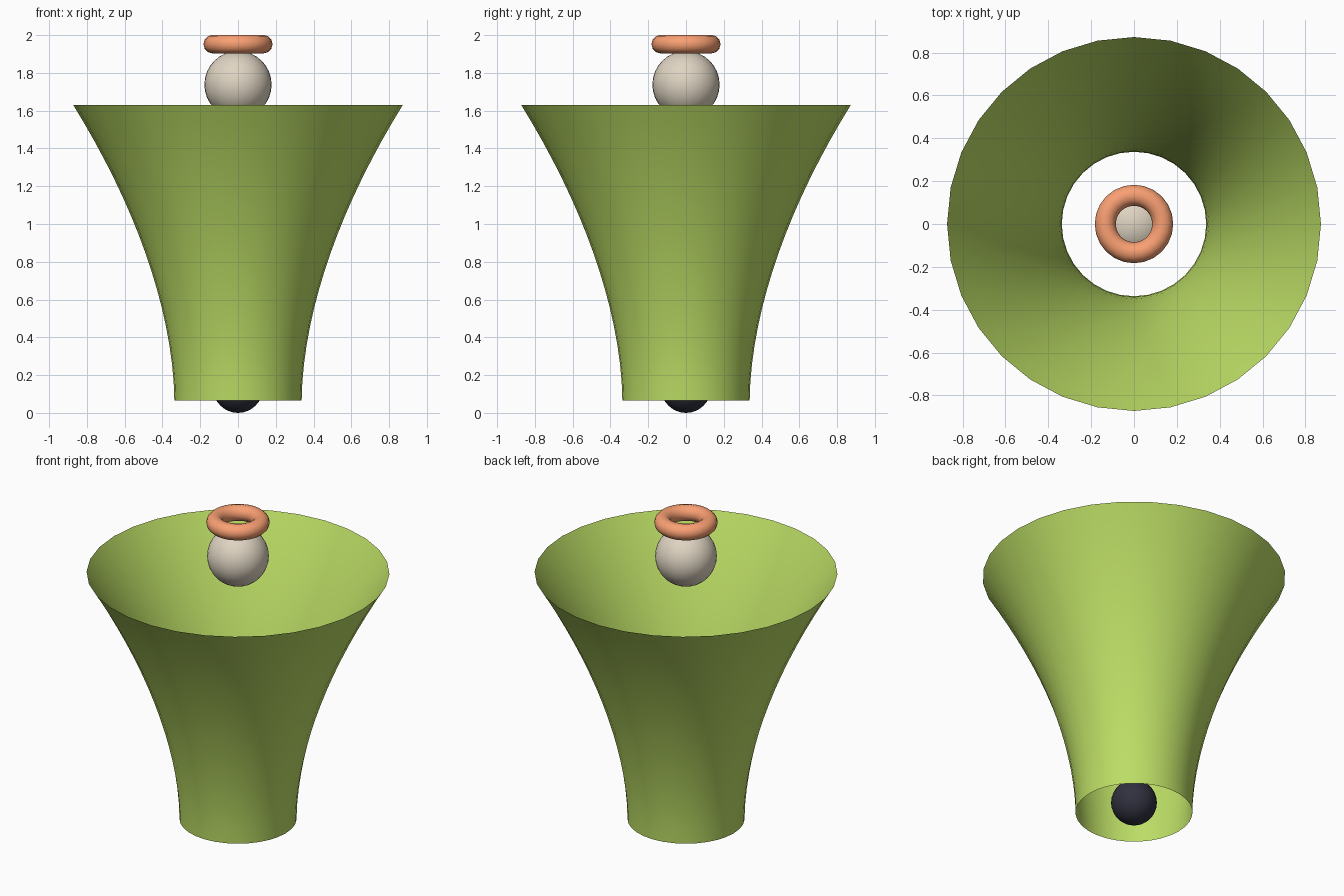
import bpy, math

if "Cube" in bpy.data.objects:
    bpy.data.objects.remove(bpy.data.objects["Cube"])

def material(name, color):
    m = bpy.data.materials.new(name)
    m.diffuse_color = (*color, 1)
    m.use_nodes = True
    m.node_tree.nodes["Principled BSDF"].inputs["Base Color"].default_value = m.diffuse_color
    return m

def finish(name, mat):
    ob = bpy.context.object
    ob.name = name
    ob.data.materials.append(mat)
    bpy.ops.object.shade_smooth()
    return ob

def ball(name, z, r, mat):
    bpy.ops.mesh.primitive_uv_sphere_add(segments=32, ring_count=16, radius=r, location=(0, 0, z))
    return finish(name, mat)

green = material("green", (0.50, 0.72, 0.13))
cream = material("cream", (0.74, 0.66, 0.54))
orange = material("orange", (0.95, 0.35, 0.17))
dark = material("dark", (0.03, 0.03, 0.05))

# Flared open shell: thin surface of revolution, no caps
SIDES, RINGS = 32, 16
Z0, Z1, R0, R1 = 0.066, 1.63, 0.337, 0.872
verts, faces = [], []
for i in range(RINGS + 1):
    t = i / RINGS
    r = R0 + (R1 - R0) * t ** 1.8
    for j in range(SIDES):
        a = 2 * math.pi * j / SIDES
        verts.append((r * math.cos(a), r * math.sin(a), Z0 + (Z1 - Z0) * t))
for i in range(RINGS):
    for j in range(SIDES):
        k = (j + 1) % SIDES
        faces.append((i * SIDES + j, i * SIDES + k, (i + 1) * SIDES + k, (i + 1) * SIDES + j))
mesh = bpy.data.meshes.new("flared_body")
mesh.from_pydata(verts, [], faces)
body = bpy.data.objects.new("flared_body", mesh)
bpy.context.collection.objects.link(body)
bpy.context.view_layer.objects.active = body
body.select_set(True)
finish("flared_body", green)

# Balls at the foot and the head
ball("foot_ball", 0.132, 0.132, dark)
ball("head_ball", 1.738, 0.178, cream)

# Ring floating on top of the head
bpy.ops.mesh.primitive_torus_add(major_segments=24, minor_segments=12, major_radius=0.134,
                                 minor_radius=0.049, location=(0, 0, 1.952))
finish("top_ring", orange)
